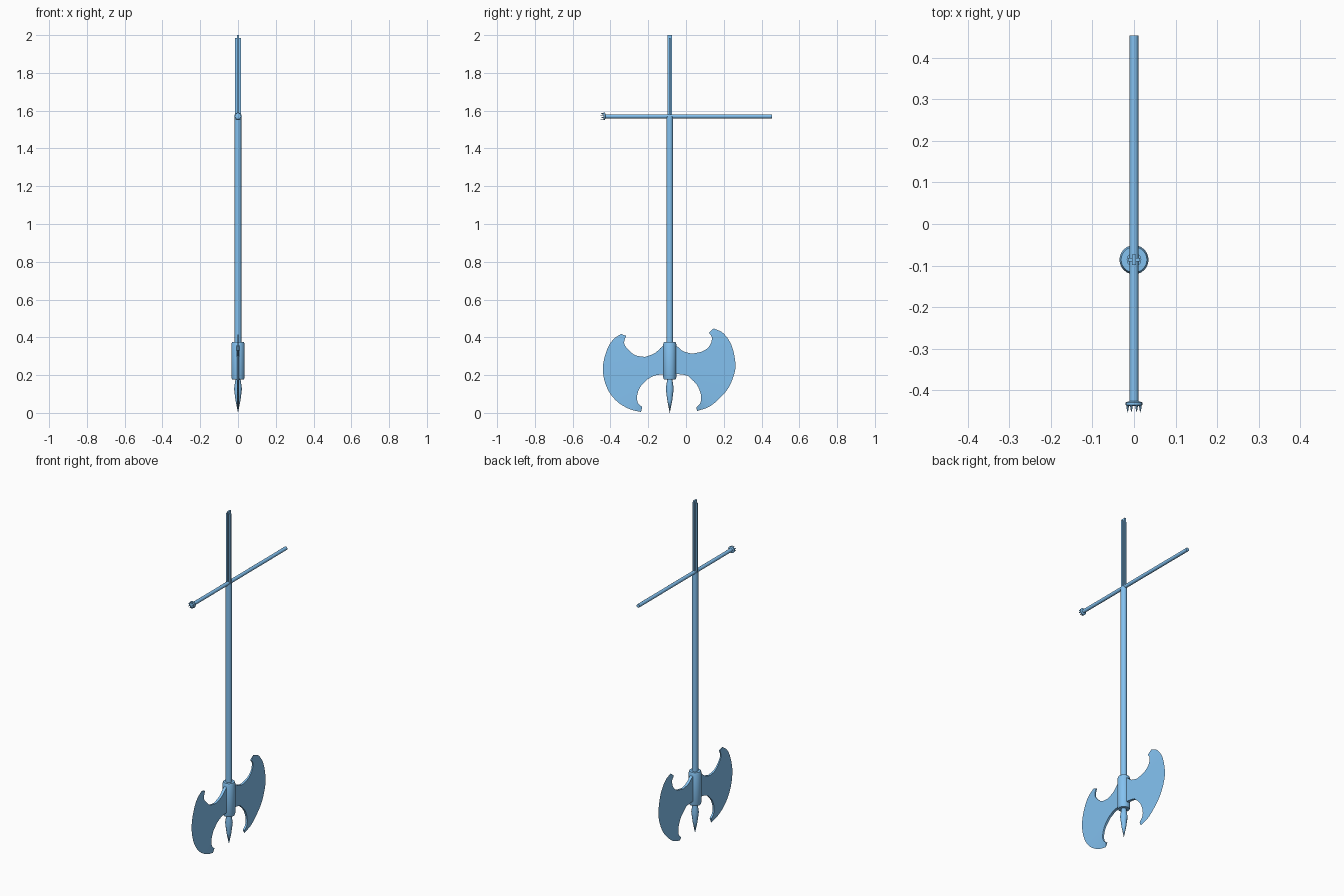
import bpy, bmesh, math
from mathutils import Vector, Matrix

if "Cube" in bpy.data.objects:
    bpy.data.objects.remove(bpy.data.objects["Cube"])

YC = -0.086   # shaft axis
ZB = 1.57     # crossbar height

steel = bpy.data.materials.new("blue_steel")
steel.diffuse_color = (0.23, 0.54, 0.88, 1)
steel.use_nodes = True
steel.node_tree.nodes["Principled BSDF"].inputs["Base Color"].default_value = steel.diffuse_color


def finish(name, bm, smooth=False):
    bmesh.ops.recalc_face_normals(bm, faces=bm.faces)
    me = bpy.data.meshes.new(name)
    bm.to_mesh(me)
    bm.free()
    me.materials.append(steel)
    ob = bpy.data.objects.new(name, me)
    bpy.context.collection.objects.link(ob)
    if smooth:
        bpy.context.view_layer.objects.active = ob
        ob.select_set(True)
        bpy.ops.object.shade_smooth_by_angle(angle=math.radians(35))
        ob.select_set(False)
    return ob


def lathe(name, profile, sides, matrix, smooth=True):
    """Closed solid of revolution from (radius, height) pairs."""
    bm = bmesh.new()
    rings = []
    for r, h in profile:
        rings.append([bm.verts.new(matrix @ Vector((r * math.cos(2 * math.pi * i / sides),
                                                    r * math.sin(2 * math.pi * i / sides), h)))
                      for i in range(sides)])
    for a, b in zip(rings, rings[1:]):
        for i in range(sides):
            j = (i + 1) % sides
            bm.faces.new((a[i], a[j], b[j], b[i]))
    bm.faces.new(rings[0])
    bm.faces.new(rings[-1])
    bmesh.ops.remove_doubles(bm, verts=bm.verts, dist=1e-5)
    return finish(name, bm, smooth)


def box(name, size, center):
    bm = bmesh.new()
    bmesh.ops.create_cube(bm, size=1, matrix=Matrix.Translation(center) @ Matrix.Diagonal((*size, 1)))
    return finish(name, bm)


def resample(pts, n):
    """Smooth curve through the points, n evenly spaced samples."""
    p = [Vector(q) for q in pts]
    p = [2 * p[0] - p[1]] + p + [2 * p[-1] - p[-2]]
    fine = []
    for a, b, c, d in zip(p, p[1:], p[2:], p[3:]):
        for k in range(12):
            t = k / 12
            fine.append(0.5 * (2 * b + (c - a) * t + (2 * a - 5 * b + 4 * c - d) * t * t
                               + (3 * b - a - 3 * c + d) * t ** 3))
    fine.append(p[-2])
    dist = [0]
    for a, b in zip(fine, fine[1:]):
        dist.append(dist[-1] + (b - a).length)
    out, k = [], 0
    for i in range(n):
        s = dist[-1] * i / (n - 1)
        while k < len(fine) - 2 and dist[k + 1] < s:
            k += 1
        out.append(fine[k].lerp(fine[k + 1], min(1, (s - dist[k]) / (dist[k + 1] - dist[k]))))
    return out


def strip(name, a, b, half_a, half_b):
    """Plate between two outlines, with a half thickness along each."""
    bm = bmesh.new()
    rows = []
    for p, q in zip(a, b):
        rows.append([bm.verts.new(c) for c in ((-half_a(p), p.x, p.y), (half_a(p), p.x, p.y),
                                               (half_b(q), q.x, q.y), (-half_b(q), q.x, q.y))])
    for r, s in zip(rows, rows[1:]):
        for k in range(4):
            m = (k + 1) % 4
            bm.faces.new((r[k], r[m], s[m], s[k]))
    bm.faces.new(rows[0])
    bm.faces.new(rows[-1])
    bmesh.ops.remove_doubles(bm, verts=bm.verts, dist=1e-6)
    return finish(name, bm, True)


def thickness(q):
    return max(0.003, 0.010 * (1 - abs(q.x - YC) / 0.36))


def axe_blade(side, top_horn, top_neck, low_neck, low_horn, edge):
    """Crescent with a sharp edge, joined to the socket by a neck plate."""
    inner = resample(top_horn, 16)
    a, b = inner[-1], Vector(low_horn[0])
    inner += [a.lerp(b, k / 9) for k in range(1, 9)] + resample(low_horn, 16)
    strip("axe_blade_" + side, inner, resample(edge, 40), thickness, lambda q: 0)
    strip("axe_neck_" + side, resample(top_neck, 12), resample(low_neck, 12), thickness, thickness)


up = Matrix.Translation((0, YC, 0))
along = Matrix.Translation((0, 0, ZB)) @ Matrix.Rotation(-math.pi / 2, 4, 'X')

# Shaft, socket and bottom spike
lathe("shaft", [(0.0175, 0.3), (0.0175, ZB)], 20, up)
lathe("socket", [(0.031, 0.176), (0.035, 0.188), (0.035, 0.364), (0.031, 0.376)], 24, up)
lathe("bottom_spike", [(0.012, 0.19), (0.014, 0.175), (0.021, 0.128), (0.013, 0.065), (0, 0)], 12, up)

# Cross-shaped top blade
box("top_fin_wide", (0.030, 0.009, 0.415), (0, YC, ZB + 0.2075))
box("top_fin_deep", (0.009, 0.026, 0.43), (0, YC, ZB + 0.215))

# Crossbar with a clawed cap
lathe("crossbar", [(0.0105, -0.43), (0.0105, 0.454)], 16, along)
lathe("crossbar_cap", [(0.017, -0.438), (0.020, -0.436), (0.020, -0.429), (0.0105, -0.426)], 20, along)
for i in range(8):
    a = (i + 0.5) * math.pi / 4
    m = along @ Matrix.Translation((0.0165 * math.cos(a), 0.0165 * math.sin(a), 0))
    lathe(f"claw_{i + 1}", [(0.003, -0.435), (0.0025, -0.444), (0, -0.454)], 6, m, False)

# Two differing axe blades, outlines in (y, z)
axe_blade("front",
          [(-.317, .408), (-.328, .372), (-.312, .342), (-.270, .306), (-.217, .296)],
          [(-.217, .296), (-.164, .317), (-.122, .355), (-.09, .365)],
          [(-.206, .177), (-.164, .198), (-.122, .203), (-.09, .20)],
          [(-.206, .177), (-.243, .136), (-.259, .09), (-.254, .052), (-.232, .032)],
          [(-.344, .418), (-.386, .388), (-.418, .335), (-.439, .254), (-.434, .18), (-.407, .111),
           (-.36, .056), (-.296, .019), (-.238, .005)])
axe_blade("back",
          [(.121, .424), (.137, .400), (.127, .358), (.09, .327), (.032, .313)],
          [(.032, .313), (-.016, .327), (-.053, .357), (-.085, .365)],
          [(.011, .196), (-.02, .203), (-.053, .205), (-.085, .20)],
          [(.011, .196), (.058, .148), (.079, .095), (.077, .055), (.055, .030)],
          [(.146, .447), (.196, .423), (.238, .365), (.259, .286), (.259, .22), (.228, .138),
           (.18, .079), (.122, .032), (.058, .010)])
